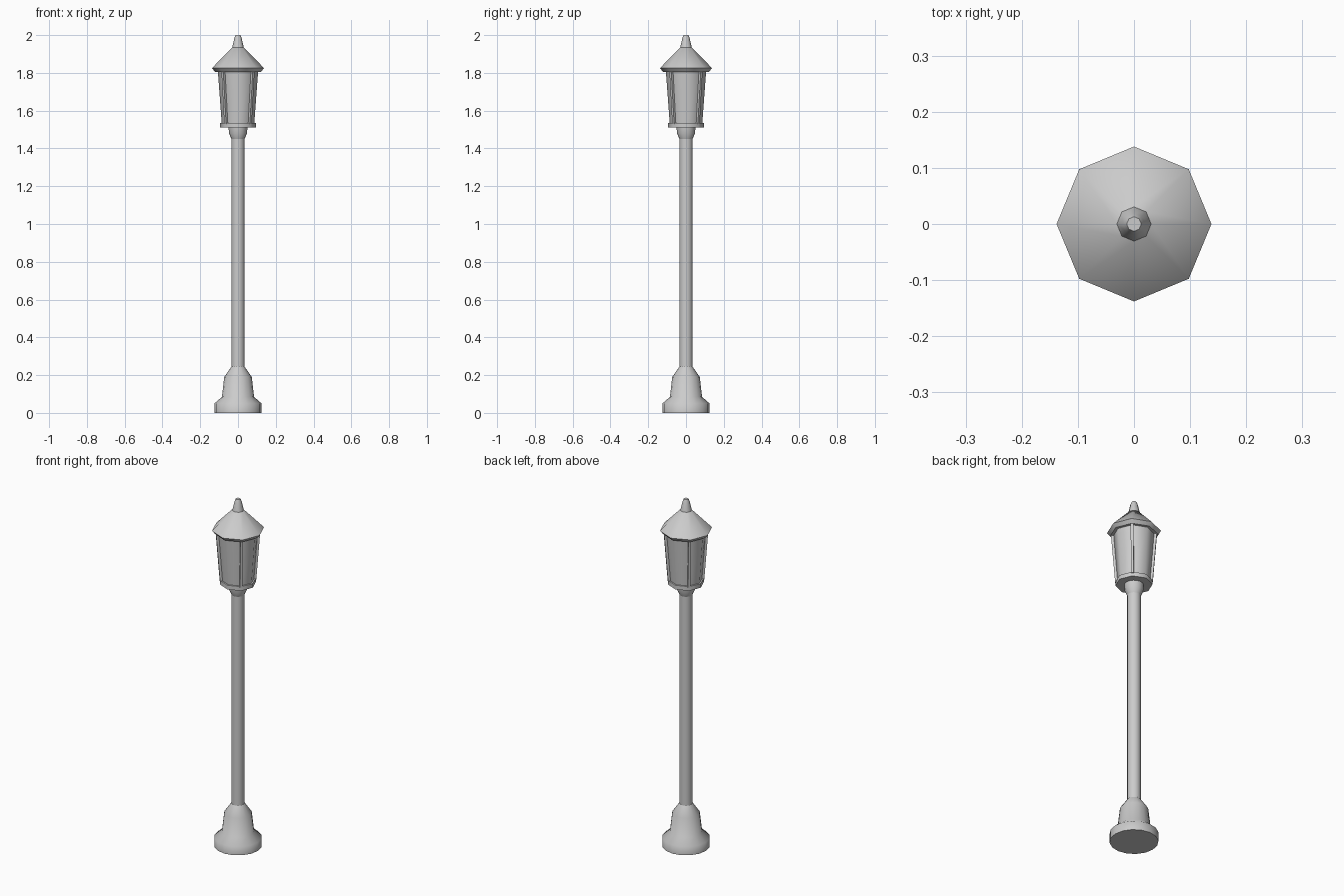
import bpy, bmesh, math
from mathutils import Vector

cube = bpy.data.objects.get("Cube")
if cube:
    bpy.data.objects.remove(cube, do_unlink=True)

# Single painted-metal grey
grey = bpy.data.materials.new("light_grey")
grey.use_nodes = True
colour = (0.6, 0.6, 0.6, 1)
grey.diffuse_color = colour
grey.node_tree.nodes["Principled BSDF"].inputs["Base Color"].default_value = colour


def finish(name, bm, angle):
    bmesh.ops.recalc_face_normals(bm, faces=bm.faces)
    mesh = bpy.data.meshes.new(name)
    bm.to_mesh(mesh)
    bm.free()
    mesh.materials.append(grey)
    obj = bpy.data.objects.new(name, mesh)
    bpy.context.collection.objects.link(obj)
    bpy.ops.object.select_all(action='DESELECT')
    obj.select_set(True)
    bpy.context.view_layer.objects.active = obj
    bpy.ops.object.shade_smooth_by_angle(angle=math.radians(angle))
    return obj


def lathe(name, profile, sides, angle=50):
    """Closed solid from (radius, height) pairs, with corners on the axes."""
    bm = bmesh.new()
    rings = []
    for r, z in profile:
        rings.append([bm.verts.new((r * math.cos(math.tau * i / sides),
                                    r * math.sin(math.tau * i / sides), z))
                      for i in range(sides)])
    for low, high in zip(rings, rings[1:]):
        for i in range(sides):
            j = (i + 1) % sides
            bm.faces.new((low[i], low[j], high[j], high[i]))
    bm.faces.new(rings[0])
    bm.faces.new(rings[-1])
    return finish(name, bm, angle)


def lantern_post(name, turn):
    """Thin bar leaning outward along one corner of the lantern."""
    bm = bmesh.new()
    bmesh.ops.create_cube(bm, size=1)
    out = Vector((math.cos(turn), math.sin(turn), 0))
    side = Vector((-out.y, out.x, 0))
    for v in bm.verts:
        top = v.co.z > 0
        radius = (0.110 if top else 0.088) + v.co.x * 0.016
        v.co = out * radius + side * v.co.y * 0.014
        v.co.z = 1.815 if top else 1.53
    return finish(name, bm, 30)


# Foot and column
lathe("base", [(0.125, 0), (0.125, 0.05), (0.085, 0.085),
               (0.073, 0.19), (0.035, 0.245)], 16)
lathe("pole", [(0.035, 0.23), (0.035, 1.45)], 16)
lathe("pole_collar", [(0.035, 1.45), (0.048, 1.48), (0.05, 1.515)], 16)

# Lantern
lathe("lantern_plate", [(0.095, 1.512), (0.095, 1.536)], 8)
lathe("lantern_glass", [(0.086, 1.53), (0.107, 1.815)], 8)
for i, corner in enumerate(("back_left", "back_right", "front_right", "front_left")):
    lantern_post("lantern_post_" + corner, math.radians(45 + 90 * i))

# Roof and finial
lathe("lantern_roof", [(0.122, 1.806), (0.138, 1.825), (0.031, 1.935)], 8)
lathe("finial", [(0.031, 1.933), (0.019, 1.985), (0.013, 2.0)], 8)
